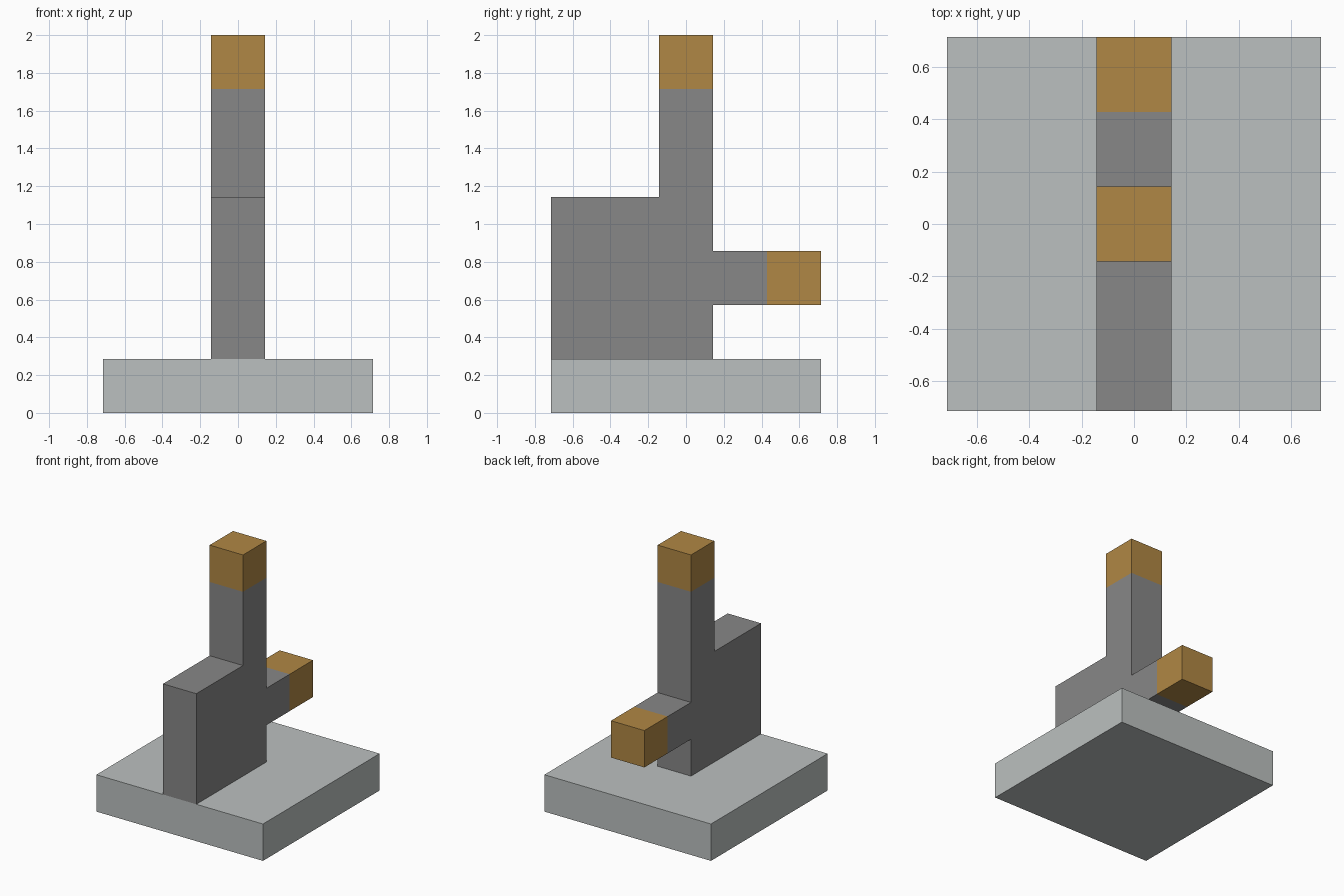
import bpy
import bmesh

U = 2 / 7  # side of one square bar, the module of the whole model

cube = bpy.data.objects.get("Cube")
if cube:
    bpy.data.objects.remove(cube, do_unlink=True)


def make_material(name, rgb):
    mat = bpy.data.materials.new(name)
    mat.use_nodes = True
    colour = (*rgb, 1)
    mat.diffuse_color = colour
    mat.node_tree.nodes["Principled BSDF"].inputs["Base Color"].default_value = colour
    return mat


def extrude_profile(name, profile, half_width, mat):
    """Extrude a side outline of (y, z) modules symmetrically along x."""
    bm = bmesh.new()
    face = bm.faces.new([bm.verts.new((-half_width * U, y * U, z * U)) for y, z in profile])
    result = bmesh.ops.extrude_face_region(bm, geom=[face])
    moved = [v for v in result["geom"] if isinstance(v, bmesh.types.BMVert)]
    bmesh.ops.translate(bm, verts=moved, vec=(2 * half_width * U, 0, 0))
    bmesh.ops.recalc_face_normals(bm, faces=bm.faces)
    mesh = bpy.data.meshes.new(name)
    bm.to_mesh(mesh)
    bm.free()
    mesh.materials.append(mat)
    obj = bpy.data.objects.new(name, mesh)
    bpy.context.collection.objects.link(obj)
    return obj


def rectangle(y0, y1, z0, z1):
    return [(y0, z0), (y1, z0), (y1, z1), (y0, z1)]


pale_grey = make_material("pale grey", (0.50, 0.53, 0.525))
mid_grey = make_material("mid grey", (0.245, 0.243, 0.242))
ochre = make_material("ochre", (0.434, 0.244, 0.058))

# Square base slab
extrude_profile("base_slab", rectangle(-2.5, 2.5, 0, 1), 2.5, pale_grey)

# Body block with its upright post and rear arm in one outline
body = [(-2.5, 1), (0.5, 1), (0.5, 2), (1.5, 2), (1.5, 3), (0.5, 3),
        (0.5, 6), (-0.5, 6), (-0.5, 4), (-2.5, 4)]
extrude_profile("body", body, 0.5, mid_grey)

# Coloured ends of the post and the arm
extrude_profile("post_tip", rectangle(-0.5, 0.5, 6, 7), 0.5, ochre)
extrude_profile("arm_tip", rectangle(1.5, 2.5, 2, 3), 0.5, ochre)
